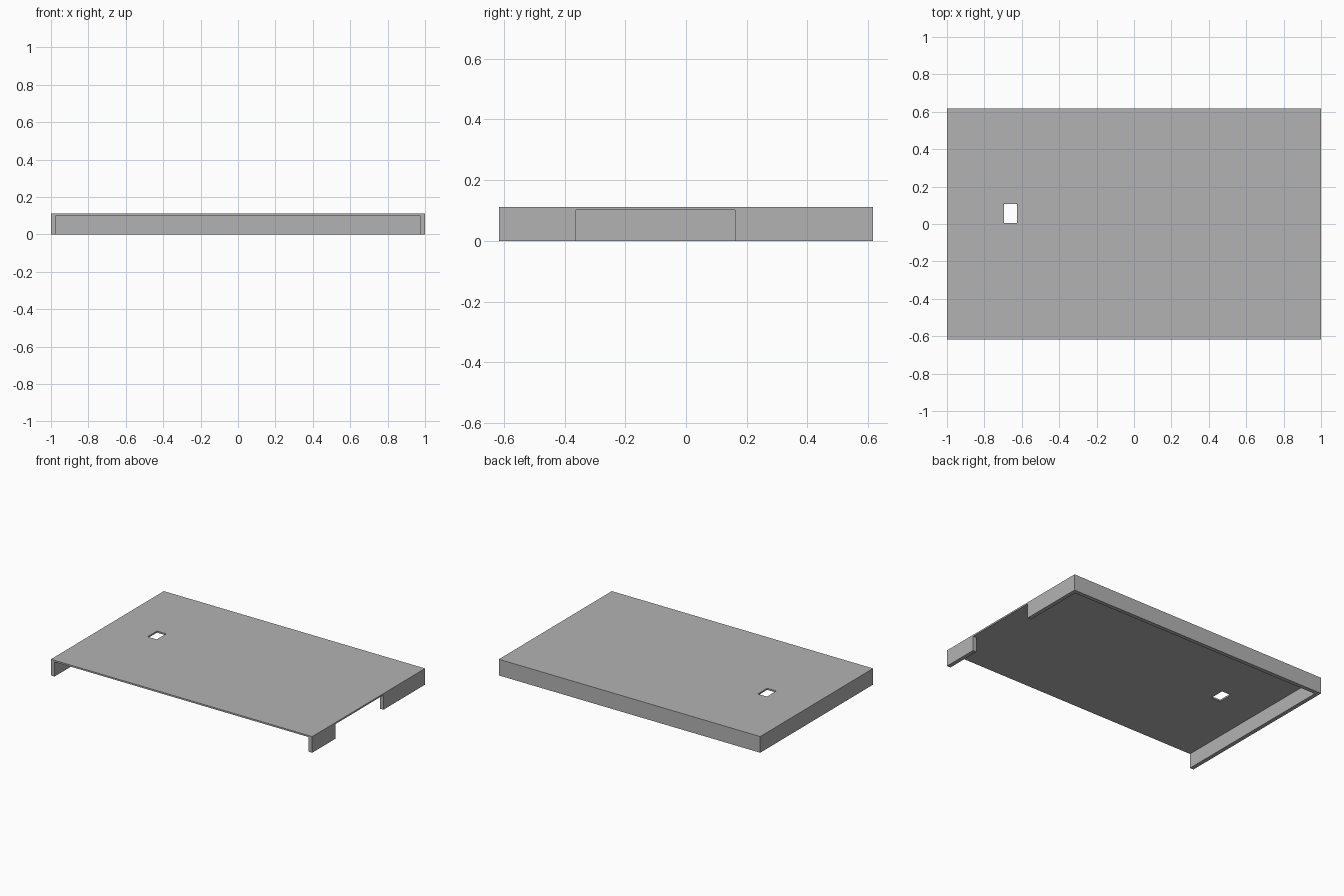
import bpy
import bmesh
from mathutils import Matrix, Vector

cube = bpy.data.objects.get("Cube")
if cube:
    bpy.data.objects.remove(cube, do_unlink=True)

HALF_X, HALF_Y, HEIGHT = 1.0, 0.617, 0.112
WALL, CEILING = 0.028, 0.101
OVER = 0.1  # how far cutters reach past the body

grey = bpy.data.materials.new("grey")
grey.use_nodes = True
colour = (0.45, 0.45, 0.45, 1)
grey.diffuse_color = colour
grey.node_tree.nodes["Principled BSDF"].inputs["Base Color"].default_value = colour


def box(name, low, high):
    low, high = Vector(low), Vector(high)
    bm = bmesh.new()
    bmesh.ops.create_cube(bm, size=1, matrix=Matrix.Translation((low + high) / 2)
                          @ Matrix.Diagonal((*(high - low), 1)))
    mesh = bpy.data.meshes.new(name)
    bm.to_mesh(mesh)
    bm.free()
    mesh.materials.append(grey)
    obj = bpy.data.objects.new(name, mesh)
    bpy.context.collection.objects.link(obj)
    return obj


def cut(target, name, low, high):
    cutter = box(name, low, high)
    cutter.hide_render = True
    mod = target.modifiers.new(name, "BOOLEAN")
    mod.operation = "DIFFERENCE"
    mod.solver = "EXACT"
    mod.object = cutter
    bpy.context.view_layer.objects.active = target
    bpy.ops.object.modifier_apply(modifier=name)
    bpy.data.objects.remove(cutter, do_unlink=True)


# Shallow tray cover: solid slab, hollowed from below and open at the front
cover = box("cover", (-HALF_X, -HALF_Y, 0), (HALF_X, HALF_Y, HEIGHT))
cut(cover, "cavity", (WALL - HALF_X, -HALF_Y - OVER, -OVER),
    (HALF_X - WALL, HALF_Y - WALL, CEILING))

# Wide opening in the left side wall
cut(cover, "side_opening", (HALF_X - WALL - OVER, -0.363, -OVER),
    (HALF_X + OVER, 0.162, CEILING))

# Small rectangular window through the top
cut(cover, "top_window", (-0.695, 0.005, CEILING - OVER),
    (-0.625, 0.107, HEIGHT + OVER))
